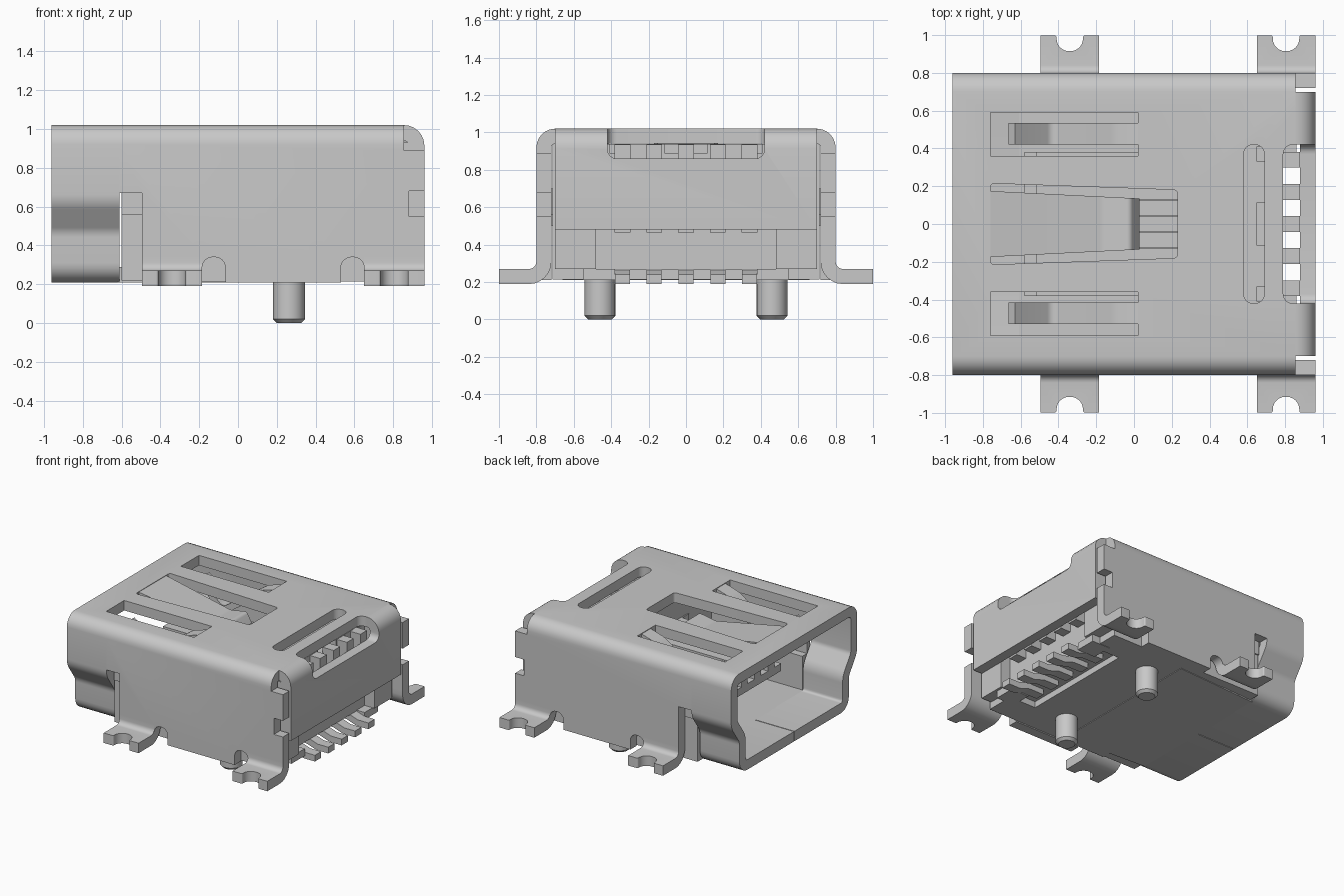
import bpy, bmesh, math
from mathutils import Vector

cube = bpy.data.objects.get("Cube")
if cube:
    bpy.data.objects.remove(cube, do_unlink=True)

metal = bpy.data.materials.new("plain_grey")
metal.use_nodes = True
GREY = (0.58, 0.58, 0.58, 1)
metal.diffuse_color = GREY
metal.node_tree.nodes["Principled BSDF"].inputs["Base Color"].default_value = GREY


def rounded(points, steps=6):
    """Polyline from (u, v) or (u, v, radius) corners, with the corners filleted."""
    out = []
    for i, p in enumerate(points):
        c = Vector(p[:2])
        if len(p) < 3:
            out.append(c)
            continue
        a = (Vector(points[i - 1][:2]) - c).normalized()
        b = (Vector(points[(i + 1) % len(points)][:2]) - c).normalized()
        half = a.angle(b) / 2
        centre = c + (a + b).normalized() * (p[2] / math.sin(half))
        start = c + a * (p[2] / math.tan(half)) - centre
        end = c + b * (p[2] / math.tan(half)) - centre
        sweep = start.angle_signed(end)
        for k in range(steps + 1):
            t = -sweep * k / steps
            out.append(centre + Vector((start.x * math.cos(t) - start.y * math.sin(t),
                                        start.x * math.sin(t) + start.y * math.cos(t))))
    return out


def offset(path, d):
    """Shift an open path to its left by d with mitred corners."""
    out = []
    for i, p in enumerate(path):
        normals = []
        for j in (i - 1, i):
            if 0 <= j < len(path) - 1:
                e = (path[j + 1] - path[j]).normalized()
                normals.append(Vector((-e.y, e.x)))
        n = sum(normals, Vector((0, 0))).normalized()
        out.append(p + n * (d / n.dot(normals[0])))
    return out


def strip(points, a, b):
    """Closed outline of sheet lying between two offsets of a path."""
    path = rounded(points)
    return offset(path, a) + offset(path, b)[::-1]


def prism(name, outline, axis, lo, hi):
    """Extrude an outline along an axis."""
    place = {"x": lambda p, d: (d, p[0], p[1]),
             "y": lambda p, d: (p[0], d, p[1]),
             "z": lambda p, d: (p[0], p[1], d)}[axis]
    bm = bmesh.new()
    base = bm.faces.new([bm.verts.new(place(p, lo)) for p in outline])
    cap = bmesh.ops.extrude_face_region(bm, geom=[base])["geom"]
    shift = Vector(place((0, 0), hi - lo))
    bmesh.ops.translate(bm, verts=[v for v in cap if isinstance(v, bmesh.types.BMVert)], vec=shift)
    bmesh.ops.recalc_face_normals(bm, faces=bm.faces)
    mesh = bpy.data.meshes.new(name)
    bm.to_mesh(mesh)
    bm.free()
    mesh.materials.append(metal)
    obj = bpy.data.objects.new(name, mesh)
    bpy.context.collection.objects.link(obj)
    return obj


def box(name, x0, x1, y0, y1, z0, z1):
    return prism(name, [(x0, y0), (x1, y0), (x1, y1), (x0, y1)], "z", z0, z1)


def cut(obj, cutters):
    for c in cutters:
        m = obj.modifiers.new("cut", "BOOLEAN")
        m.operation, m.solver, m.object = "DIFFERENCE", "EXACT", c
    bpy.context.view_layer.update()
    done = obj.evaluated_get(bpy.context.evaluated_depsgraph_get())
    mesh = bpy.data.meshes.new_from_object(done)
    obj.modifiers.clear()
    obj.data = mesh


T = 0.08  # sheet thickness
PINS = [0.17 * i for i in range(-2, 3)]

# Formed sheet shell: mouth ring, channel and rear cover
half = [(0.003, 0.21), (0.695, 0.21, 0.1), (0.695, 0.47, 0.09), (0.8, 0.62, 0.14), (0.8, 1.02, 0.1)]
ring = half + [(-p[0], *p[1:]) for p in reversed(half)]
mouth = prism("mouth_ring", strip(ring, 0, T), "x", -0.962, -0.61)
channel = prism("shell_channel", strip(
    [(0.8, 0.21), (0.8, 1.02, 0.1), (-0.8, 1.02, 0.1), (-0.8, 0.21)], 0, T), "x", -0.61, 0.96)
cover = prism("rear_cover", strip(
    [(0.96, 0.48), (0.96, 1.02, 0.105), (0.85, 1.02)], 0, T), "y", -0.7, 0.7)

# Openings in the top
top_cuts = [prism("cutter", rounded([(-0.76, -0.215, 0.02), (0.23, -0.18, 0.02),
                                     (0.23, 0.18, 0.02), (-0.76, 0.215, 0.02)]), "z", 0.85, 1.1)]
for s in (-1, 1):
    top_cuts.append(box("cutter", -0.76, 0.02, s * 0.475 - 0.115, s * 0.475 + 0.115, 0.85, 1.1))
groove = prism("cutter", rounded([(0.58, -0.42, 0.05), (0.69, -0.42, 0.05),
                                  (0.69, 0.42, 0.05), (0.58, 0.42, 0.05)]), "z", 0.85, 1.1)
window_top = prism("cutter", rounded([(0.79, -0.42, 0.05), (1.1, -0.42),
                                      (1.1, 0.42), (0.79, 0.42, 0.05)]), "z", 0.925, 1.1)
window_rear = prism("cutter", rounded([(-0.42, 0.86, 0.05), (0.42, 0.86, 0.05),
                                       (0.42, 1.1), (-0.42, 1.1)]), "x", 0.79, 1.1)

# Openings in the side walls
side_cuts = [
    box("cutter", 0.855, 1, -0.9, 0.9, 0.89, 1.1),
    box("cutter", 0.88, 1, -0.9, 0.9, 0.55, 0.68),
    box("cutter", -0.62, -0.495, -0.9, 0.9, 0.1, 0.67),
]
for tab_x0, tab_x1, x0, x1 in ((-0.496, -0.185, -0.185, -0.065), (0.65, 0.97, 0.53, 0.65)):
    side_cuts.append(box("cutter", tab_x0, tab_x1, -0.9, 0.9, 0.1, 0.34))
    side_cuts.append(prism("cutter", rounded([(x0, 0.1), (x1, 0.1), (x1, 0.34, 0.055),
                                              (x0, 0.34, 0.055)]), "y", -0.9, 0.9))
cut(mouth, top_cuts)
cut(channel, top_cuts + [groove, window_top] + side_cuts)
cut(cover, [window_top, window_rear])
cutters = top_cuts + side_cuts + [groove, window_top, window_rear]

# Solder tabs with a flared half-round notch
for s, side in ((-1, "right"), (1, "left")):
    for place, x0, x1 in (("front", -0.495, -0.185), ("rear", 0.65, 0.96)):
        path = [(s * 0.8, 0.345), (s * 0.8, 0.27, 0.04), (s * 1.0, 0.27)]
        tab = prism(f"{side}_{place}_tab", strip(path, 0, -s * T), "x", x0, x1)
        mid = (x0 + x1) / 2
        notch = prism("cutter", rounded([
            (mid - 0.2, s * 1.1), (mid - 0.2, s * 0.999), (mid - 0.07, s * 0.999, 0.012),
            (mid - 0.07, s * 0.915, 0.066), (mid + 0.07, s * 0.915, 0.066),
            (mid + 0.07, s * 0.999, 0.012), (mid + 0.2, s * 0.999), (mid + 0.2, s * 1.1)]),
            "z", 0.1, 0.4)
        cut(tab, [notch])
        cutters.append(notch)

# Leaf springs bent down from the top
spring = prism("centre_spring", strip([(-0.77, 1.018), (-0.165, 0.91, 0.1),
                                       (-0.02, 0.94, 0.03), (0.03, 0.86)], 0, -0.06), "y", -1, 1)
for v in spring.data.vertices:
    v.co.y *= 0.175 - 0.04 * (v.co.x + 0.77) / 0.8
for s, side in ((-1, "right"), (1, "left")):
    prism(f"{side}_spring", strip([(0.03, 1.018), (-0.1, 0.98, 0.2), (-0.43, 0.76, 0.05),
                                   (-0.63, 0.94)], 0, 0.05),
          "y", s * 0.475 - 0.055, s * 0.475 + 0.06)

# Moulded housing, undercut at the rear for the feet, with pockets under the top
block = box("housing_block", 0.25, 0.79, -0.715, 0.715, 0.215, 0.938)
recesses = [box("cutter", 0.55, 0.9, -0.48, 0.48, 0.1, 0.265)]
for y, w in ((0, 0.115), (-0.37, 0.04), (0.37, 0.04)):
    recesses.append(box("cutter", 0.65, 0.9, y - w, y + w, 0.89, 1.0))
cut(block, recesses)
cutters += recesses
box("housing_floor", -0.3, 0.3, -0.715, 0.715, 0.215, 0.29)
for s, side in ((-1, "right"), (1, "left")):
    for name, x0, x1, y0, y1, z0, z1 in (
            ("inner_wall", -0.6, 0.3, 0.62, 0.71, 0.22, 0.56),
            ("inner_ledge", -0.6, 0.3, 0.68, 0.72, 0.56, 0.7),
            ("rear_cheek", 0.78, 0.88, 0.48, 0.7, 0.27, 0.93),
            ("rear_foot", 0.7, 0.86, 0.38, 0.55, 0.212, 0.27)):
        y0, y1 = sorted((s * y0, s * y1))
        box(f"{side}_{name}", x0, x1, y0, y1, z0, z1)
prism("floor_plate", [(-0.62, -0.62), (0.1, -0.66), (0.1, 0.66), (-0.62, 0.62)], "z", 0.21, 0.29)

# Contact tongue with one channel per contact
tongue = box("tongue", -0.58, 0.3, -0.38, 0.38, 0.53, 0.77)
slots = [box("cutter", -0.65, 0.24, y - 0.045, y + 0.045, 0.59, 0.8) for y in PINS]
cut(tongue, slots)
cutters += slots

# Contacts in the tongue, ribs behind the housing and feet leaving below it
for y in PINS:
    box("contact", -0.52, 0.3, y - 0.04, y + 0.04, 0.64, 0.71)
    box("rear_rib", 0.78, 0.88, y - 0.042, y + 0.042, 0.465, 0.935)
    prism("contact_foot", strip([(0.62, 0.245), (0.76, 0.245, 0.08), (0.85, 0.215, 0.08), (0.95, 0.215)],
                                -0.025, 0.025), "y", y - 0.04, y + 0.04)

# Locating pegs with chamfered tips
for s, side in ((-1, "right"), (1, "left")):
    circle = [(0.263 + 0.082 * math.cos(a * math.pi / 16), s * 0.46 + 0.082 * math.sin(a * math.pi / 16))
              for a in range(32)]
    peg = prism(f"{side}_peg", circle, "z", 0, 0.3)
    bm = bmesh.new()
    bm.from_mesh(peg.data)
    rim = [e for e in bm.edges if all(v.co.z < 0.01 for v in e.verts)]
    bmesh.ops.bevel(bm, geom=rim, offset=0.02, segments=1, affect="EDGES")
    bm.to_mesh(peg.data)
    bm.free()

# Remove cutters and shade the bends smoothly
for c in cutters:
    bpy.data.objects.remove(c, do_unlink=True)
bpy.ops.object.select_all(action="DESELECT")
for obj in bpy.context.collection.objects:
    if obj.type == "MESH" and metal.name in obj.data.materials:
        obj.select_set(True)
        bpy.context.view_layer.objects.active = obj
bpy.ops.object.shade_smooth_by_angle(angle=math.radians(30))
